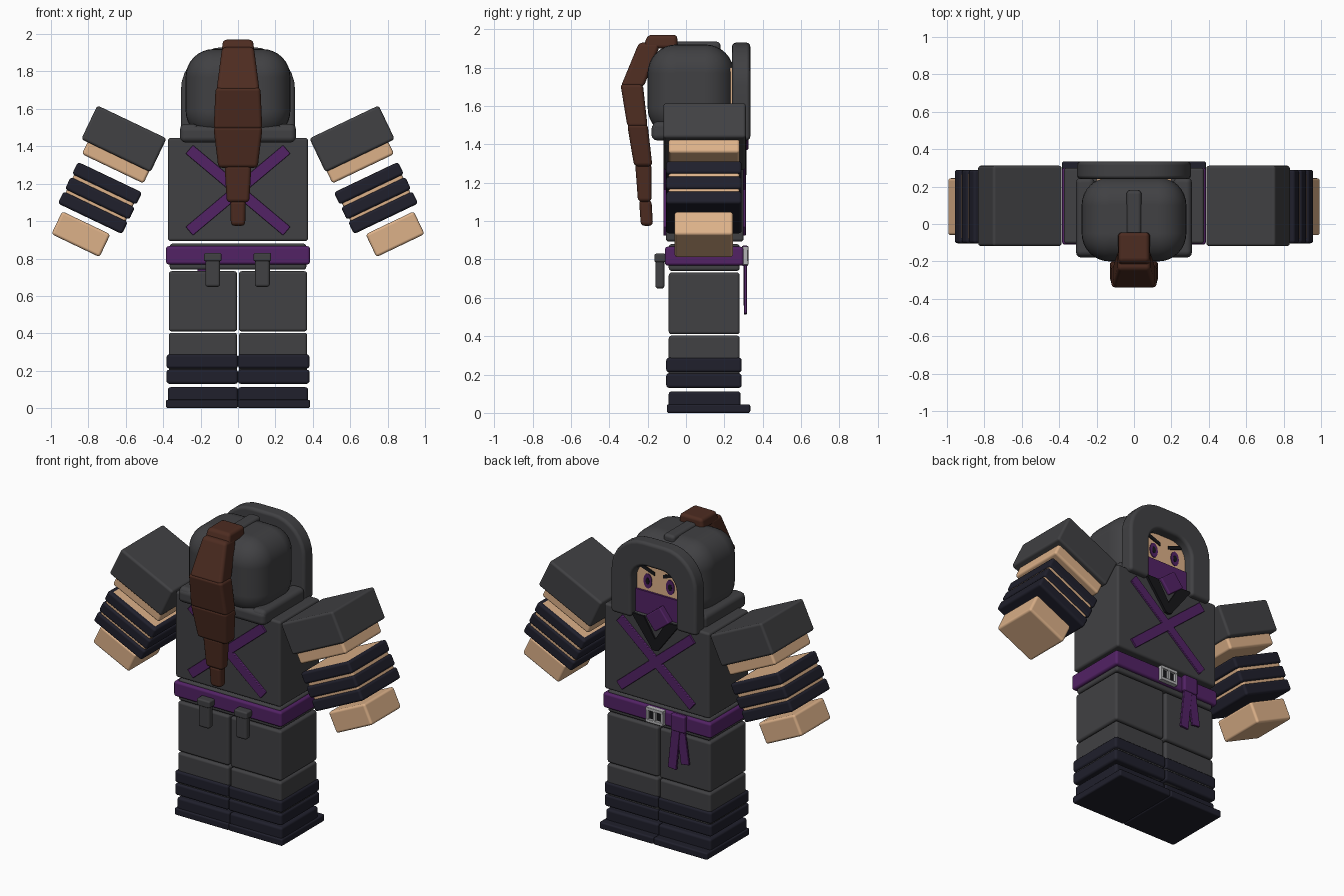
import bpy, bmesh, math
from mathutils import Matrix

if "Cube" in bpy.data.objects:
    bpy.data.objects.remove(bpy.data.objects["Cube"])


def material(name, rgb):
    m = bpy.data.materials.new(name)
    m.diffuse_color = (*rgb, 1)
    m.use_nodes = True
    m.node_tree.nodes["Principled BSDF"].inputs["Base Color"].default_value = m.diffuse_color
    return m


CHARCOAL = material("charcoal cloth", (0.052, 0.052, 0.056))
NAVY = material("navy wrap", (0.014, 0.014, 0.025))
PURPLE = material("purple cloth", (0.085, 0.016, 0.13))
SKIN = material("skin", (0.72, 0.44, 0.25))
BROWN = material("brown hair", (0.075, 0.025, 0.015))
SILVER = material("silver metal", (0.45, 0.45, 0.46))
BLACK = material("black", (0.008, 0.008, 0.01))


def finish(name, bm, mat, bevel=0.015, segments=3):
    bmesh.ops.recalc_face_normals(bm, faces=bm.faces)
    me = bpy.data.meshes.new(name)
    bm.to_mesh(me)
    bm.free()
    me.materials.append(mat)
    ob = bpy.data.objects.new(name, me)
    bpy.context.collection.objects.link(ob)
    if bevel:
        for p in me.polygons:
            p.use_smooth = True
        mod = ob.modifiers.new("Bevel", 'BEVEL')
        mod.width, mod.segments = bevel, segments
        mod.limit_method, mod.angle_limit = 'ANGLE', math.radians(35)
        mod.harden_normals = True
    return ob


def box(name, x, y, z, mat, bevel=0.015, segments=3):
    """Box from (min, max) ranges."""
    bm = bmesh.new()
    size = [b - a for a, b in (x, y, z)]
    mid = [(a + b) / 2 for a, b in (x, y, z)]
    bmesh.ops.create_cube(bm, size=1, matrix=Matrix.Diagonal((*size, 1)))
    ob = finish(name, bm, mat, bevel, segments)
    ob.location = mid
    return ob


def tilted(name, cx, cz, w, h, y, deg, mat, bevel=0.015):
    """Box turned about the y axis."""
    ob = box(name, (cx - w / 2, cx + w / 2), y, (cz - h / 2, cz + h / 2), mat, bevel)
    ob.rotation_euler.y = math.radians(deg)
    return ob


def plate(name, pts, y, mat, bevel=0.0):
    """Outline in x, z extruded between two y values."""
    bm = bmesh.new()
    f = bm.faces.new([bm.verts.new((px, y[0], pz)) for px, pz in pts])
    ext = bmesh.ops.extrude_face_region(bm, geom=[f])
    for v in ext["geom"]:
        if isinstance(v, bmesh.types.BMVert):
            v.co.y = y[1]
    return finish(name, bm, mat, bevel)


def loft(name, low, high, mat, bevel=0.015):
    """Tapered block between two sections (half_width, y0, y1, z)."""
    bm = bmesh.new()
    rings = []
    for w, y0, y1, z in (low, high):
        rings.append([bm.verts.new(c) for c in
                      ((-w, y0, z), (w, y0, z), (w, y1, z), (-w, y1, z))])
    a, b = rings
    bm.faces.new(a)
    bm.faces.new(b)
    for i in range(4):
        j = (i + 1) % 4
        bm.faces.new((a[i], a[j], b[j], b[i]))
    return finish(name, bm, mat, bevel)


def arch(half, z0, top, r, n=8):
    """Open arch from the right foot over the top to the left foot."""
    right = [(half, z0)]
    for i in range(n + 1):
        t = math.pi / 2 * i / n
        right.append((half - r + r * math.cos(t), top - r + r * math.sin(t)))
    return right + [(-px, pz) for px, pz in reversed(right)]


# Torso, hips and belt
box("torso", (-0.375, 0.375), (-0.105, 0.30), (0.893, 1.445), CHARCOAL)
box("hips", (-0.365, 0.365), (-0.09, 0.28), (0.74, 0.88), CHARCOAL)
box("belt", (-0.385, 0.385), (-0.11, 0.30), (0.768, 0.866), PURPLE)

# Crossed straps on both sides of the torso
for y in ((-0.118, -0.10), (0.295, 0.312)):
    for s in (-1, 1):
        tilted("strap", 0, 1.165, 0.68, 0.06, y, s * 40, PURPLE, 0.004)

# Wrapped collar at the throat
plate("collar_inset", [(-0.13, 1.444), (0.13, 1.444), (0, 1.27)], (0.297, 0.306), CHARCOAL)
for s in (-1, 1):
    plate("lapel", [(s * 0.17, 1.444), (s * 0.08, 1.444), (-s * 0.015, 1.29),
                    (0, 1.24), (s * 0.02, 1.245)], (0.297, 0.316), BLACK)

# Legs, wraps and shoes
for s in (-1, 1):
    def leg(name, x0, x1, y, z, mat, b=0.015):
        box(name, tuple(sorted((s * x0, s * x1))), y, z, mat, b)
    leg("upper_leg", 0.005, 0.37, (-0.09, 0.28), (0.41, 0.732), CHARCOAL)
    leg("lower_leg", 0.005, 0.37, (-0.09, 0.28), (0.13, 0.403), CHARCOAL)
    leg("shin_wrap", 0.0, 0.382, (-0.103, 0.29), (0.212, 0.288), NAVY)
    leg("shin_wrap", 0.0, 0.382, (-0.103, 0.29), (0.13, 0.206), NAVY)
    leg("shoe", 0.0, 0.375, (-0.09, 0.285), (0.03, 0.112), NAVY)
    leg("sole", 0.0, 0.385, (-0.10, 0.335), (0.0, 0.045), NAVY, 0.01)

# Arms, tilted outward
for s in (-1, 1):
    def arm(name, cx, cz, w, h, y, mat):
        tilted(name, s * cx, cz, w, h, y, -25.5 * s, mat)
    arm("shoulder", 0.61, 1.44, 0.41, 0.20, (-0.118, 0.312), CHARCOAL)
    arm("upper_arm", 0.627, 1.37, 0.365, 0.20, (-0.09, 0.28), SKIN)
    arm("forearm", 0.738, 1.125, 0.355, 0.245, (-0.09, 0.28), SKIN)
    for cx, cz in ((0.70, 1.202), (0.738, 1.122), (0.776, 1.045)):
        arm("arm_wrap", cx, cz, 0.38, 0.072, (-0.103, 0.29), NAVY)
    arm("hand", 0.84, 0.93, 0.285, 0.135, (-0.06, 0.245), SKIN)

# Hood
box("hood", (-0.28, 0.28), (-0.20, 0.25), (1.44, 1.92), CHARCOAL, 0.15, 8)
box("hood_ridge", (-0.04, 0.04), (-0.10, 0.18), (1.88, 1.935), CHARCOAL, 0.02)
outline = arch(0.305, 1.42, 1.93, 0.23) + arch(0.16, 1.42, 1.775, 0.11)[::-1]
plate("hood_rim", outline, (0.24, 0.335), CHARCOAL, 0.02)
box("neck_roll_back", (-0.31, 0.31), (-0.18, -0.08), (1.42, 1.51), CHARCOAL, 0.03)
for s in (-1, 1):
    box("neck_roll_side", tuple(sorted((s * 0.21, s * 0.31))), (-0.175, 0.25),
        (1.42, 1.52), CHARCOAL, 0.03)

# Face and mask
box("face", (-0.2, 0.2), (-0.05, 0.272), (1.44, 1.80), SKIN, 0.01)
plate("mask", [(-0.17, 1.43), (0.17, 1.43), (0.17, 1.59), (-0.17, 1.59)],
      (0.20, 0.285), PURPLE)
tilted("scarf_knot", -0.02, 1.45, 0.13, 0.11, (0.27, 0.325), 38, PURPLE, 0.008)
for s in (-1, 1):
    for name, rx, rz, y1, mat in (("eye", 0.03, 0.048, 0.277, PURPLE),
                                  ("pupil", 0.013, 0.022, 0.279, BLACK)):
        ring = [(s * 0.08 + rx * math.cos(a), 1.655 + rz * math.sin(a))
                for a in (math.tau * i / 12 for i in range(12))]
        plate(name, ring, (0.27, y1), mat)
    plate("eyebrow", [(s * 0.03, 1.70), (s * 0.03, 1.722), (s * 0.125, 1.758),
                      (s * 0.13, 1.735)], (0.27, 0.278), BLACK)

# Ponytail, from crown to tip
loft("hair_tie", (0.088, -0.225, -0.045, 1.90), (0.08, -0.20, -0.045, 1.97), BROWN, 0.02)
SECTIONS = [
    ((0.115, -0.34, -0.22, 1.70), (0.085, -0.245, -0.13, 1.93)),
    ((0.13, -0.305, -0.20, 1.49), (0.12, -0.342, -0.225, 1.715)),
    ((0.105, -0.27, -0.175, 1.285), (0.132, -0.307, -0.20, 1.505)),
    ((0.06, -0.25, -0.18, 1.10), (0.072, -0.265, -0.18, 1.30)),
    ((0.038, -0.235, -0.172, 0.975), (0.042, -0.245, -0.18, 1.11)),
]
for low, high in SECTIONS:
    loft("ponytail_segment", low, high, BROWN, 0.02)

# Pouches hanging behind the belt
for cx in (-0.135, 0.13):
    box("pouch", (cx - 0.04, cx + 0.04), (-0.16, -0.112), (0.648, 0.81), CHARCOAL)
    box("pouch_flap", (cx - 0.047, cx + 0.047), (-0.165, -0.105), (0.785, 0.83), CHARCOAL, 0.01)

# Buckle: dark back, silver frame and centre bar
box("buckle_back", (-0.05, 0.05), (0.295, 0.308), (0.78, 0.86), BLACK, 0)
for z in (0.772, 0.848):
    box("buckle_rail", (-0.062, 0.062), (0.295, 0.325), (z, z + 0.02), SILVER, 0.003)
for x in (-0.062, -0.008, 0.044):
    box("buckle_post", (x, x + 0.018), (0.295, 0.323), (0.775, 0.865), SILVER, 0.003)

# Sash knot and hanging tails
box("sash_knot", (-0.215, -0.115), (0.29, 0.325), (0.765, 0.872), PURPLE, 0.01)
tilted("sash_tail", -0.135, 0.65, 0.06, 0.27, (0.302, 0.318), -6, PURPLE, 0.004)
tilted("sash_tail", -0.195, 0.68, 0.06, 0.24, (0.300, 0.314), 8, PURPLE, 0.004)
